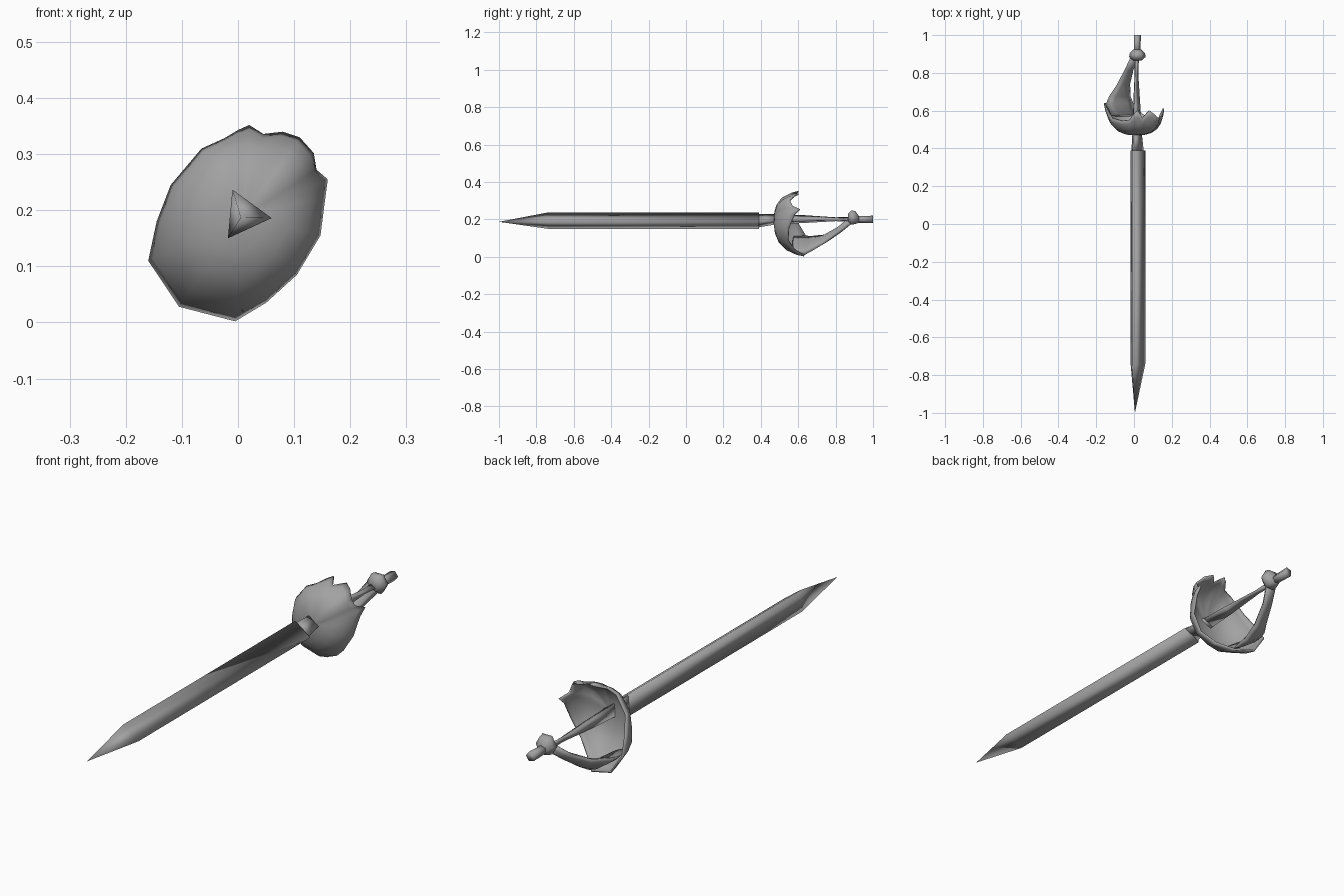
import bpy
import bmesh
import math
from mathutils import Vector

cube = bpy.data.objects.get("Cube")
if cube:
    bpy.data.objects.remove(cube, do_unlink=True)

steel = bpy.data.materials.new("grey steel")
steel.use_nodes = True
GREY = (0.36, 0.36, 0.36, 1)
steel.diffuse_color = GREY
steel.node_tree.nodes["Principled BSDF"].inputs["Base Color"].default_value = GREY


def loft(name, rings, cap_start=True, cap_end=True, smooth=True):
    """Skin closed rings of equal length; a one-point ring becomes a tip."""
    bm = bmesh.new()
    loops = [[bm.verts.new(p) for p in ring] for ring in rings]
    for a, b in zip(loops, loops[1:]):
        n = max(len(a), len(b))
        for i in range(n):
            j = (i + 1) % n
            corners = [a[i % len(a)], a[j % len(a)], b[j % len(b)], b[i % len(b)]]
            bm.faces.new(list(dict.fromkeys(corners)))
    if cap_start and len(loops[0]) > 2:
        bm.faces.new(loops[0][::-1])
    if cap_end and len(loops[-1]) > 2:
        bm.faces.new(loops[-1])
    bmesh.ops.recalc_face_normals(bm, faces=bm.faces)
    mesh = bpy.data.meshes.new(name)
    bm.to_mesh(mesh)
    bm.free()
    for face in mesh.polygons:
        face.use_smooth = smooth
    mesh.materials.append(steel)
    obj = bpy.data.objects.new(name, mesh)
    bpy.context.collection.objects.link(obj)
    return obj


# Triangular section shared by blade, collar and grip
AXIS = (0.008, 0.19)
TRIANGLE = [(-0.010, 0.237), (0.060, 0.186), (-0.018, 0.150)]


def tri(y, scale, axis=AXIS):
    return [(axis[0] + (x - AXIS[0]) * scale, y, axis[1] + (z - AXIS[1]) * scale)
            for x, z in TRIANGLE]


loft("blade", [[(0.005, -1, 0.187)], tri(-0.74, 1), tri(0.39, 1)])
loft("collar", [tri(0.38, 0.85), tri(0.49, 0.62, (0.008, 0.2))])
loft("grip", [tri(0.47, 0.62, (0.006, 0.2)), tri(0.62, 0.5, (0.008, 0.2)),
              tri(0.80, 0.24, (0.01, 0.2)), tri(0.90, 0.3, (0.012, 0.2))])

# Shell guard: a dome swept from its front out to a scalloped rim
RIM = [(-0.16, 0.64, 0.11), (-0.145, 0.60, 0.18), (-0.12, 0.56, 0.245),
       (-0.065, 0.545, 0.31), (-0.025, 0.55, 0.328), (0.0, 0.585, 0.343),
       (0.02, 0.60, 0.352), (0.045, 0.56, 0.336), (0.08, 0.60, 0.340),
       (0.11, 0.58, 0.330), (0.135, 0.555, 0.302), (0.14, 0.57, 0.272),
       (0.16, 0.61, 0.255), (0.156, 0.58, 0.225), (0.147, 0.55, 0.155),
       (0.105, 0.545, 0.085), (0.05, 0.58, 0.035), (-0.005, 0.63, 0.002),
       (-0.105, 0.64, 0.028)]
APEX = Vector((0.01, 0.468, 0.19))


def shell_ring(spread, depth):
    ring = []
    for p in RIM:
        d = Vector(p) - APEX
        ring.append(APEX + Vector((d.x * spread, d.y * depth, d.z * spread)))
    return ring


shell = loft("shell_guard", [[APEX], shell_ring(0.35, 0.05), shell_ring(0.6, 0.17),
                             shell_ring(0.82, 0.42), shell_ring(0.95, 0.75),
                             shell_ring(1, 1)], cap_end=False)
wall = shell.modifiers.new("wall", "SOLIDIFY")
wall.thickness = 0.008
wall.offset = -1

# Knuckle bow: flattened hexagons running from the rim back to the pommel
ACROSS = Vector((0.82, 0, -0.57))


def hexagon(center, half_width, half_depth, normal):
    c, n = Vector(center), Vector(normal).normalized()
    return [c + ACROSS * half_width * math.cos(a) + n * half_depth * math.sin(a)
            for a in (i * math.pi / 3 for i in range(6))]


BOW = [((-0.055, 0.575, 0.065), 0.080, 0.012, (1, 1, 1)),
       ((-0.075, 0.635, 0.062), 0.090, 0.012, (1, 1, 1)),
       ((-0.075, 0.675, 0.072), 0.070, 0.016, (1, 0, 1)),
       ((-0.055, 0.74, 0.095), 0.042, 0.016, (1, -1, 1)),
       ((-0.025, 0.82, 0.145), 0.028, 0.015, (1, -1, 1)),
       ((0.005, 0.88, 0.195), 0.030, 0.016, (1, -1, 1))]
loft("knuckle_bow", [hexagon(*section) for section in BOW])


# Pommel knob and the tang end behind it
def collar_ring(y, radius, center=(0.018, 0.21), sides=6):
    return [(center[0] + radius * math.cos(i * math.tau / sides), y,
             center[1] + radius * math.sin(i * math.tau / sides))
            for i in range(sides)]


loft("pommel", [collar_ring(0.865, 0.022), collar_ring(0.885, 0.044),
                collar_ring(0.905, 0.040), collar_ring(0.925, 0.02, (0.016, 0.2))])
loft("tang_end", [collar_ring(0.90, 0.018, (0.015, 0.2), 5),
                  collar_ring(1.0, 0.021, (0.016, 0.2), 5)])
